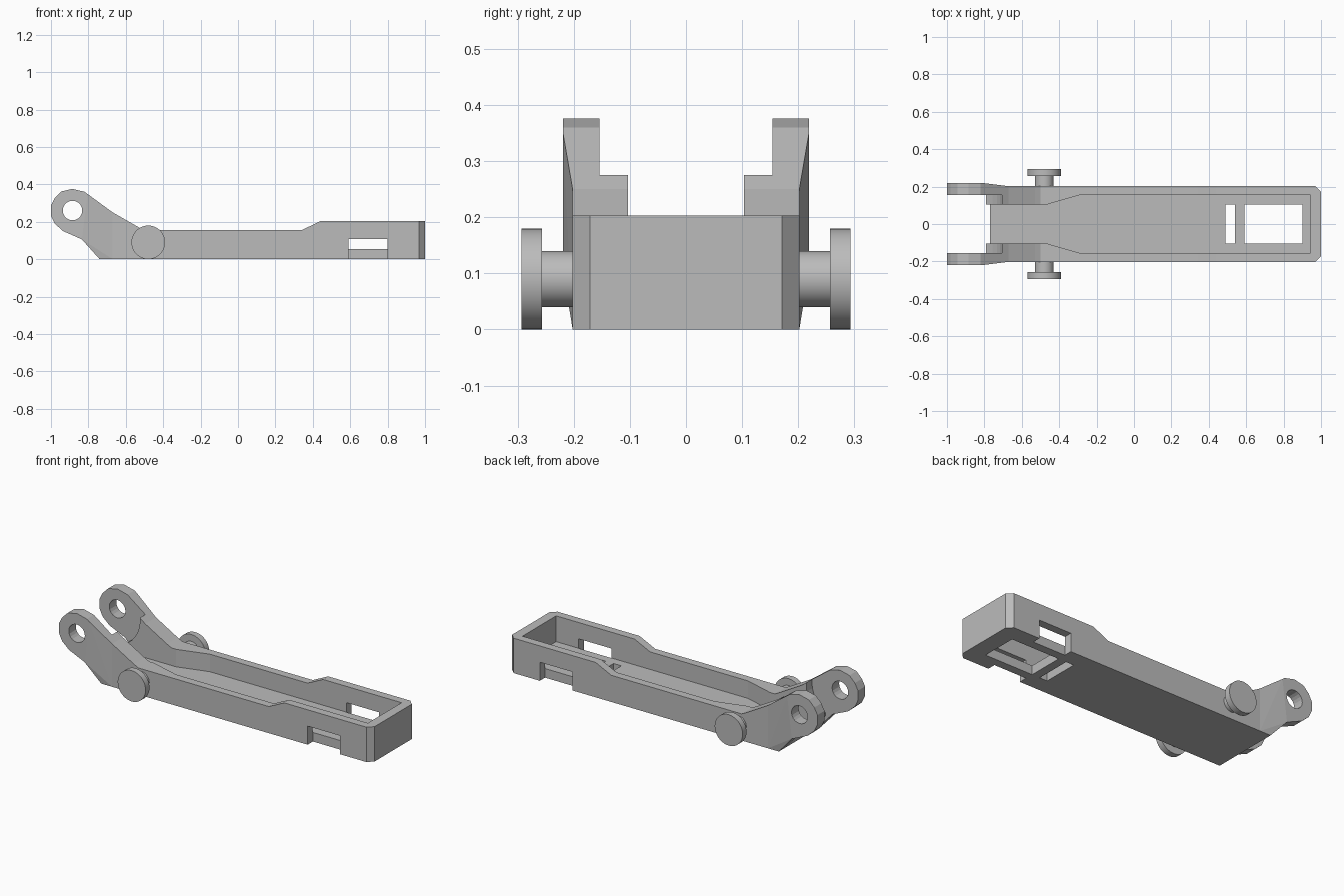
import bpy, bmesh
from math import radians
from mathutils import Vector, Matrix

cube = bpy.data.objects.get("Cube")
if cube:
    bpy.data.objects.remove(cube, do_unlink=True)

grey = bpy.data.materials.new("plain grey")
grey.use_nodes = True
grey.diffuse_color = (0.5, 0.5, 0.5, 1)
grey.node_tree.nodes["Principled BSDF"].inputs["Base Color"].default_value = (0.5, 0.5, 0.5, 1)


def finish(name, bm):
    bmesh.ops.recalc_face_normals(bm, faces=bm.faces)
    mesh = bpy.data.meshes.new(name)
    bm.to_mesh(mesh)
    bm.free()
    mesh.materials.append(grey)
    obj = bpy.data.objects.new(name, mesh)
    bpy.context.collection.objects.link(obj)
    return obj


def extrude(points, offset):
    bm = bmesh.new()
    face = bm.faces.new([bm.verts.new(p) for p in points])
    ext = bmesh.ops.extrude_face_region(bm, geom=[face])
    moved = [v for v in ext["geom"] if isinstance(v, bmesh.types.BMVert)]
    bmesh.ops.translate(bm, verts=moved, vec=offset)
    return bm


def side_prism(profile, y0, y1):
    return extrude([(x, y0, z) for x, z in profile], (0, y1 - y0, 0))


def box(x0, x1, y0, y1, z0, z1):
    return side_prism([(x0, z0), (x1, z0), (x1, z1), (x0, z1)], y0, y1)


def cylinder(x, z, radius, y0, y1, sides):
    bm = bmesh.new()
    place = Matrix.Translation((x, (y0 + y1) / 2, z)) @ Matrix.Rotation(radians(90), 4, "X")
    bmesh.ops.create_cone(bm, cap_ends=True, segments=sides, radius1=radius,
                          radius2=radius, depth=abs(y1 - y0), matrix=place)
    return bm


def cut(obj, bm):
    cutter = finish("cutter", bm)
    cutter.hide_render = True
    mod = obj.modifiers.new("cut", "BOOLEAN")
    mod.operation = "DIFFERENCE"
    mod.solver = "EXACT"
    mod.object = cutter
    bpy.context.view_layer.objects.active = obj
    bpy.ops.object.modifier_apply(modifier=mod.name)
    bpy.data.objects.remove(cutter, do_unlink=True)


HINGE = (-0.885, 0.26)

# Tray body: side outline with chamfered end corners
outline = [(-0.74, 0), (1, 0), (1, 0.203), (0.44, 0.203), (0.34, 0.155), (-0.5, 0.155),
           (-0.53, 0.17), (-0.67, 0.25), (-0.79, 0.338), (-0.79, 0.086)]
bm = side_prism(outline, -0.202, 0.202)
corners = [e for e in bm.edges if all(v.co.x > 0.99 for v in e.verts)
           and abs(e.verts[0].co.z - e.verts[1].co.z) > 0.1]
bmesh.ops.bevel(bm, geom=corners, offset=0.031, segments=1, affect="EDGES")
tray = finish("tray_body", bm)

# Channel, narrowing towards the hinge
half = [(0.945, 0.155), (-0.29, 0.155), (-0.47, 0.103), (-1.2, 0.103)]
plan = half + [(x, -y) for x, y in reversed(half)]
cut(tray, extrude([(x, y, 0.053) for x, y in plan], (0, 0, 0.6)))

# Floor openings, side notches and hinge clearance
cut(tray, box(0.49, 0.54, -0.105, 0.105, -0.1, 0.1))
cut(tray, box(0.59, 0.9, -0.105, 0.105, -0.1, 0.1))
for s in (-1, 1):
    cut(tray, box(0.59, 0.8, s * 0.154, s * 0.3, -0.1, 0.108))
cut(tray, cylinder(*HINGE, 0.182, -0.154, 0.154, 32))

# Hinge ears, flared arms and side pins
ear_shape = [(-0.835, 0.106), (-0.935, 0.15), (-0.98, 0.19), (-1, 0.232), (-1, 0.288),
             (-0.98, 0.327), (-0.945, 0.362), (-0.885, 0.376), (-0.82, 0.36), (-0.805, 0.349)]
arm_near = [(-0.835, 0.106), (-0.805, 0.349)]
arm_far = [(-0.79, 0.086), (-0.74, 0), (-0.67, 0), (-0.67, 0.25)]
for s, side in ((1, "back"), (-1, "front")):
    ear = finish(side + "_hinge_ear", side_prism(ear_shape, s * 0.154, s * 0.219))
    cut(ear, cylinder(*HINGE, 0.052, -0.4, 0.4, 20))

    bm = bmesh.new()
    for points, outer in ((arm_near, 0.219), (arm_far, 0.202)):
        for x, z in points:
            for y in (0.154, outer):
                bm.verts.new(Vector((x, s * y, z)))
    bmesh.ops.convex_hull(bm, input=bm.verts)
    finish(side + "_flared_arm", bm)

    for part, radius, y0, y1 in (("pin_shaft", 0.05, 0.19, 0.26), ("pin_head", 0.09, 0.257, 0.293)):
        pin = finish(side + "_" + part, cylinder(-0.48, 0.09, radius, s * y0, s * y1, 40))
        bpy.ops.object.select_all(action="DESELECT")
        pin.select_set(True)
        bpy.context.view_layer.objects.active = pin
        bpy.ops.object.shade_smooth_by_angle(angle=radians(30))
